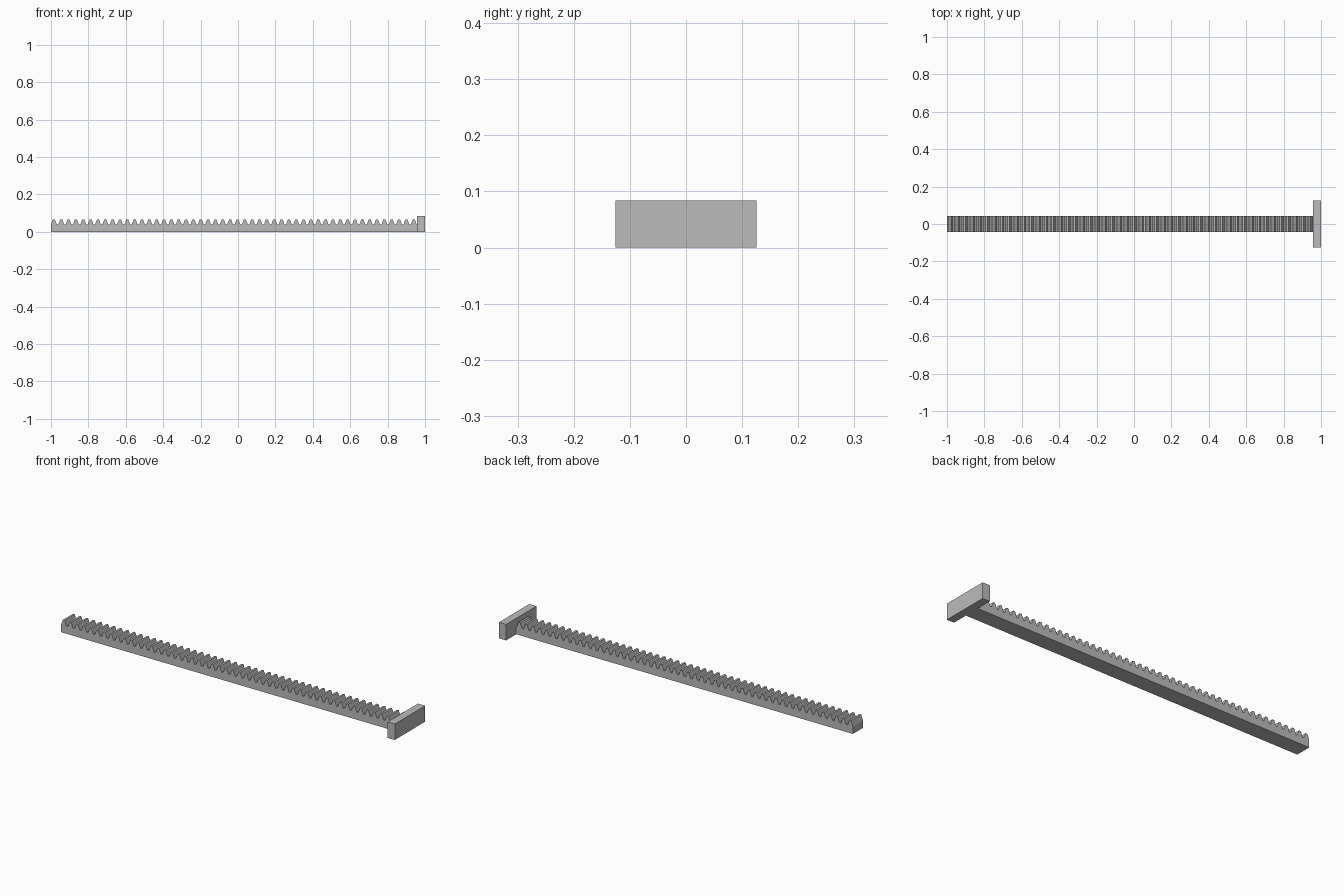
import bpy
import bmesh
import math

if "Cube" in bpy.data.objects:
    bpy.data.objects.remove(bpy.data.objects["Cube"], do_unlink=True)

# Single grey finish
grey = bpy.data.materials.new("plain_grey")
grey.use_nodes = True
colour = (0.5, 0.5, 0.5, 1)
grey.diffuse_color = colour
grey.node_tree.nodes["Principled BSDF"].inputs["Base Color"].default_value = colour


def extrude_profile(name, profile, half_depth):
    """Solid made by sweeping an x-z outline along y."""
    bm = bmesh.new()
    face = bm.faces.new([bm.verts.new((x, -half_depth, z)) for x, z in profile])
    swept = bmesh.ops.extrude_face_region(bm, geom=[face])
    verts = [v for v in swept["geom"] if isinstance(v, bmesh.types.BMVert)]
    bmesh.ops.translate(bm, verts=verts, vec=(0, 2 * half_depth, 0))
    bmesh.ops.recalc_face_normals(bm, faces=bm.faces)
    mesh = bpy.data.meshes.new(name)
    bm.to_mesh(mesh)
    bm.free()
    mesh.materials.append(grey)
    obj = bpy.data.objects.new(name, mesh)
    bpy.context.collection.objects.link(obj)
    return obj


# Rack proportions follow from the gear module
module = 0.0125
pitch = math.pi * module
root_z = 0.039
tip_z = root_z + 2.25 * module
slope = math.tan(math.radians(20))
root_half = pitch / 4 + 1.25 * module * slope
tip_half = pitch / 4 - module * slope
plate_x = 0.958

# Toothed bar
outline = [(-1, 0)]
for i in range(50):
    centre = -1 + root_half + i * pitch
    outline += [(centre - root_half, root_z), (centre - tip_half, tip_z),
                (centre + tip_half, tip_z), (centre + root_half, root_z)]
outline += [(plate_x, root_z), (plate_x, 0)]
extrude_profile("toothed_bar", outline, 0.042)

# End plate
extrude_profile("end_plate", [(plate_x, 0), (1, 0), (1, 0.084), (plate_x, 0.084)], 0.126)
